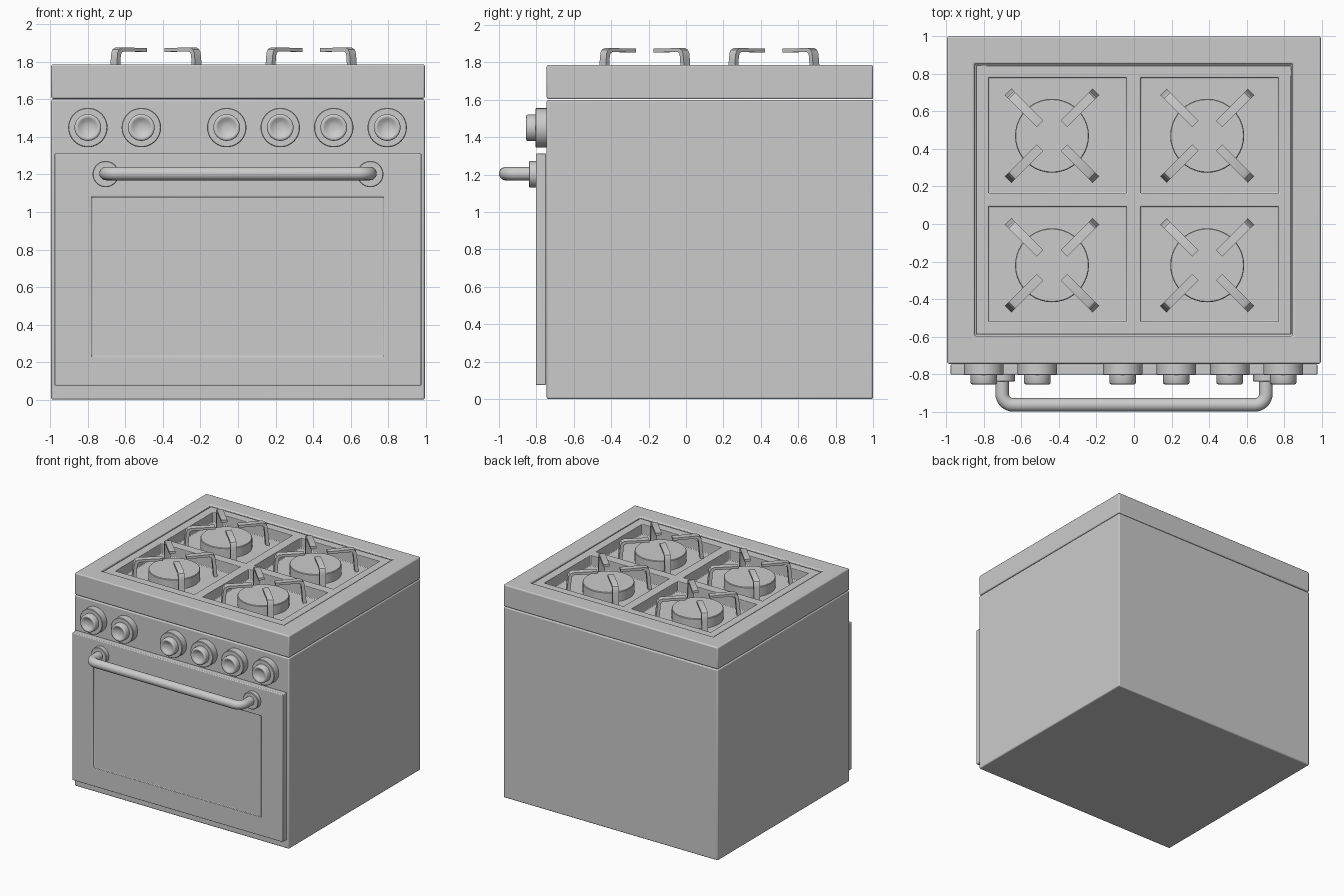
import bpy, bmesh, math
from mathutils import Vector, Matrix

cube = bpy.data.objects.get("Cube")
if cube:
    bpy.data.objects.remove(cube)

grey = bpy.data.materials.new("plain_grey")
grey.use_nodes = True
grey.diffuse_color = (0.6, 0.6, 0.6, 1)
grey.node_tree.nodes["Principled BSDF"].inputs["Base Color"].default_value = (0.6, 0.6, 0.6, 1)


def finish(name, bm, bevel=0, segments=3, angle=35):
    bmesh.ops.recalc_face_normals(bm, faces=bm.faces)
    mesh = bpy.data.meshes.new(name)
    bm.to_mesh(mesh)
    bm.free()
    mesh.materials.append(grey)
    obj = bpy.data.objects.new(name, mesh)
    bpy.context.collection.objects.link(obj)
    if bevel:
        mod = obj.modifiers.new("soft_edges", 'BEVEL')
        mod.width, mod.segments = bevel, segments
        mod.limit_method = 'ANGLE'
    bpy.ops.object.select_all(action='DESELECT')
    obj.select_set(True)
    bpy.context.view_layer.objects.active = obj
    bpy.ops.object.shade_smooth_by_angle(angle=math.radians(angle))
    return obj


def box(lo, hi):
    bm = bmesh.new()
    bmesh.ops.create_cube(bm, size=1)
    lo, hi = Vector(lo), Vector(hi)
    for v in bm.verts:
        v.co = (lo + hi) / 2 + v.co * (hi - lo)
    return bm


def recess(bm, direction, lo, hi, depth):
    """Sink a rectangle, bounded by lo and hi, into the face pointing along direction."""
    direction = Vector(direction)
    bm.normal_update()
    face = max(bm.faces, key=lambda f: f.normal.dot(direction))
    bmesh.ops.inset_region(bm, faces=[face], thickness=0.05)
    mid = face.calc_center_median()
    for v in face.verts:
        for i in range(3):
            if not direction[i]:
                v.co[i] = lo[i] if v.co[i] < mid[i] else hi[i]
    sunk = bmesh.ops.extrude_discrete_faces(bm, faces=[face])["faces"][0]
    bmesh.ops.translate(bm, verts=sunk.verts, vec=-direction * depth)


def lathe(name, profile, location, axis='Z', steps=40, angle=35):
    """Spin (radius, height) points; axis 'Y' makes the height point to the front."""
    bm = bmesh.new()
    verts = [bm.verts.new((r, 0, h)) for r, h in profile]
    edges = [bm.edges.new(pair) for pair in zip(verts, verts[1:])]
    bmesh.ops.spin(bm, geom=verts + edges, cent=(0, 0, 0), axis=(0, 0, 1),
                   angle=math.tau, steps=steps)
    bmesh.ops.remove_doubles(bm, verts=bm.verts, dist=0.0005)
    if axis == 'Y':
        bmesh.ops.rotate(bm, verts=bm.verts, matrix=Matrix.Rotation(math.pi / 2, 3, 'X'))
    bmesh.ops.translate(bm, verts=bm.verts, vec=location)
    return finish(name, bm, angle=angle)


# Body and hob surround
finish("body", box((-0.995, -0.745, 0), (0.995, 1, 1.6)), 0.01)
surround = box((-0.995, -0.745, 1.603), (0.995, 1, 1.787))
recess(surround, (0, 0, 1), (-0.85, -0.597, 0), (0.845, 0.853, 0), 0.16)
finish("hob_surround", surround, 0.01)

# Hob tray with four sunken wells
xs = [-0.843, -0.775, -0.04, 0.035, 0.77, 0.838]
ys = [-0.59, -0.52, 0.093, 0.165, 0.78, 0.846]
bm = bmesh.new()
grid = [[bm.verts.new((x, y, 1.777)) for y in ys] for x in xs]
wells = []
for i in range(5):
    for j in range(5):
        face = bm.faces.new((grid[i][j], grid[i + 1][j], grid[i + 1][j + 1], grid[i][j + 1]))
        if i % 2 and j % 2:
            wells.append(face)
rim = [e for e in bm.edges if e.is_boundary]
skirt = bmesh.ops.extrude_edge_only(bm, edges=rim)["geom"]
bmesh.ops.translate(bm, verts=[g for g in skirt if isinstance(g, bmesh.types.BMVert)],
                    vec=(0, 0, -0.14))
for face in bmesh.ops.extrude_discrete_faces(bm, faces=wells)["faces"]:
    bmesh.ops.translate(bm, verts=face.verts, vec=(0, 0, -0.09))
finish("hob_tray", bm, 0.005, 2)


# Burner caps and pan supports
def pan_support(name, centre, turn):
    # Side outline: outer edge up and in, then back along the underside
    outline = [(0.33, 1.68), (0.316, 1.82), (0.312, 1.85), (0.302, 1.867), (0.28, 1.877),
               (0.09, 1.873), (0.09, 1.853), (0.27, 1.856), (0.284, 1.848), (0.289, 1.83),
               (0.302, 1.68)]
    bm = bmesh.new()
    face = bm.faces.new([bm.verts.new((r, -0.024, z)) for r, z in outline])
    out = bmesh.ops.extrude_face_region(bm, geom=[face])["geom"]
    bmesh.ops.translate(bm, verts=[g for g in out if isinstance(g, bmesh.types.BMVert)],
                        vec=(0, 0.048, 0))
    bmesh.ops.rotate(bm, verts=bm.verts, matrix=Matrix.Rotation(turn, 3, 'Z'))
    bmesh.ops.translate(bm, verts=bm.verts, vec=(*centre, 0))
    finish(name, bm)


for side, x in (("left", 0.39), ("right", -0.437)):
    for row, y in (("front", -0.22), ("back", 0.47)):
        label = f"{row}_{side}"
        lathe(f"burner_cap_{label}",
              [(0, 1.68), (0.197, 1.68), (0.197, 1.765), (0.193, 1.77), (0, 1.77)], (x, y, 0))
        for k in range(4):
            pan_support(f"pan_support_{label}_{k + 1}", (x, y), math.pi * (k / 2 + 0.25))

# Oven door with sunken window
door = box((-0.977, -0.803, 0.075), (0.977, -0.748, 1.312))
recess(door, (0, -1, 0), (-0.78, 0, 0.23), (0.775, 0, 1.08), 0.012)
finish("oven_door", door, 0.012)

# Control knobs: collar and dished grip
for n, x in enumerate((-0.8, -0.515, -0.06, 0.225, 0.51, 0.795)):
    lathe(f"knob_collar_{n + 1}",
          [(0, 0), (0.105, 0), (0.105, 0.056), (0.101, 0.06), (0, 0.06)], (x, -0.745, 1.45), 'Y')
    lathe(f"knob_grip_{n + 1}",
          [(0.071, 0), (0.071, 0.04), (0.067, 0.048), (0.058, 0.05), (0.05, 0.046),
           (0.035, 0.034), (0.018, 0.03), (0, 0.029)], (x, -0.805, 1.45), 'Y', angle=60)

# Door handle: bent tube on two mounting discs
path = []
for side in (-1, 1):
    bend = [(side * 0.703, -0.79, 1.205)]
    for k in range(9):
        a = math.pi / 2 * k / 8
        bend.append((side * (0.643 + 0.06 * math.cos(a)), -0.904 - 0.06 * math.sin(a), 1.205))
    path += bend if side < 0 else bend[::-1]
    lathe("handle_mount_" + ("left" if side > 0 else "right"),
          [(0, 0), (0.07, 0), (0.07, 0.037), (0.066, 0.04), (0, 0.04)],
          (side * 0.705, -0.8, 1.202), 'Y')
bm = bmesh.new()
rings = []
for i, p in enumerate(path):
    along = (Vector(path[min(i + 1, len(path) - 1)]) - Vector(path[max(i - 1, 0)])).normalized()
    across = along.cross(Vector((0, 0, 1)))
    rings.append([bm.verts.new(Vector(p) + 0.036 * (across * math.cos(t) + Vector((0, 0, math.sin(t)))))
                  for t in (math.tau * k / 20 for k in range(20))])
for a, b in zip(rings, rings[1:]):
    for k in range(20):
        bm.faces.new((a[k], a[k - 1], b[k - 1], b[k]))
bm.faces.new(rings[0])
bm.faces.new(rings[-1])
finish("door_handle", bm)
